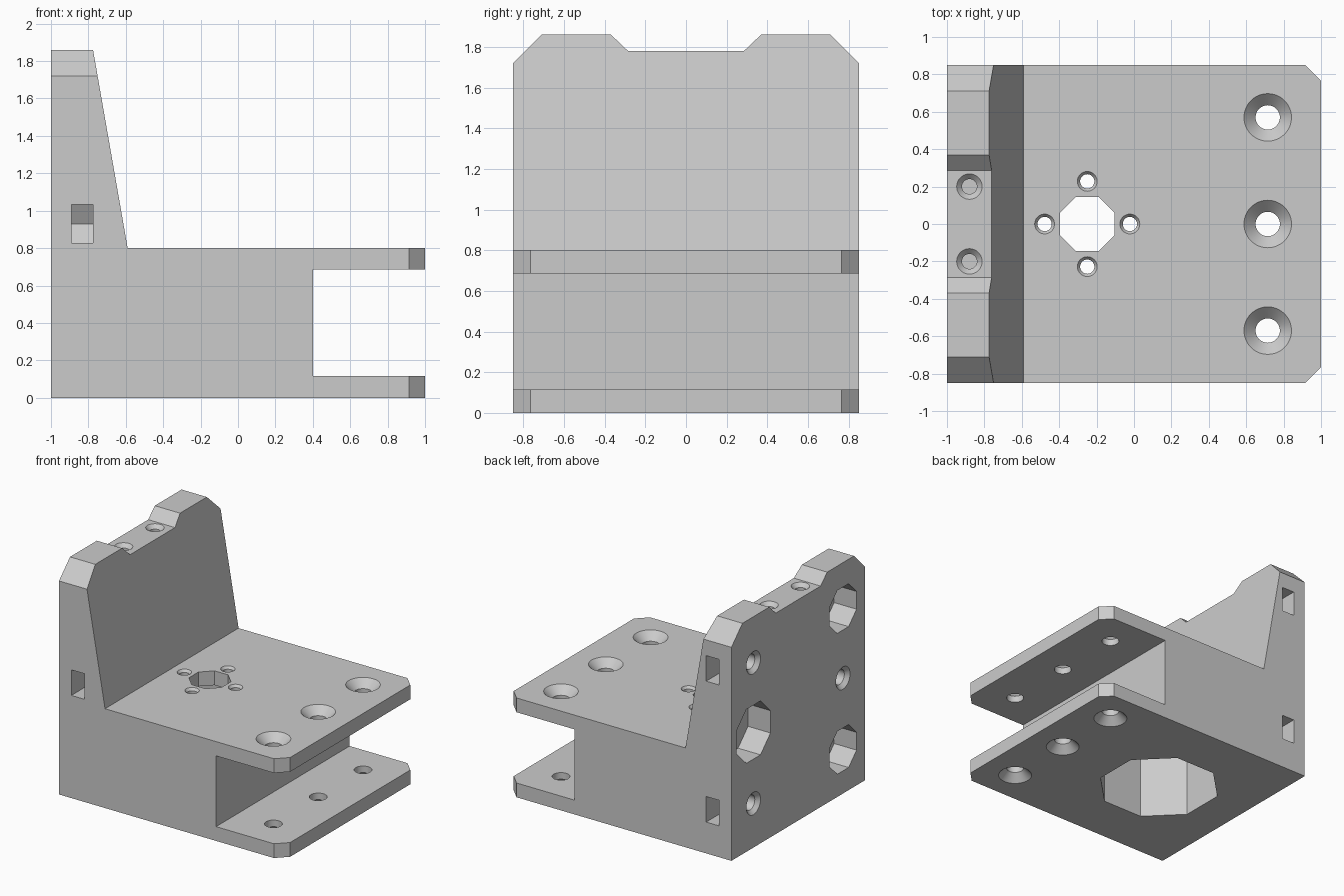
import bpy, bmesh, math
from mathutils import Vector

cube = bpy.data.objects.get("Cube")
if cube:
    bpy.data.objects.remove(cube, do_unlink=True)

grey = bpy.data.materials.new("light_grey")
grey.use_nodes = True
colour = (0.6, 0.6, 0.6, 1)
grey.diffuse_color = colour
bsdf = next(n for n in grey.node_tree.nodes if n.type == 'BSDF_PRINCIPLED')
bsdf.inputs["Base Color"].default_value = colour


def to_object(name, bm):
    bmesh.ops.recalc_face_normals(bm, faces=bm.faces)
    mesh = bpy.data.meshes.new(name)
    bm.to_mesh(mesh)
    bm.free()
    mesh.materials.append(grey)
    obj = bpy.data.objects.new(name, mesh)
    bpy.context.collection.objects.link(obj)
    return obj


def extrude(points, vector):
    """Bmesh prism from a flat outline of 3D points."""
    bm = bmesh.new()
    face = bm.faces.new([bm.verts.new(p) for p in points])
    new = bmesh.ops.extrude_face_region(bm, geom=[face])["geom"]
    bmesh.ops.translate(bm, vec=vector, verts=[v for v in new if isinstance(v, bmesh.types.BMVert)])
    return bm


def cut(body, bm):
    """Subtract a solid from the body and discard it."""
    cutter = to_object("cutter", bm)
    cutter.hide_render = True
    mod = body.modifiers.new("cut", 'BOOLEAN')
    mod.operation, mod.solver, mod.object = 'DIFFERENCE', 'EXACT', cutter
    bpy.context.view_layer.objects.active = body
    bpy.ops.object.modifier_apply(modifier=mod.name)
    bpy.data.objects.remove(cutter, do_unlink=True)


def lathe(start, axis, profile, sides, phase=0.0):
    """Solid of rings (radius, depth) running along an axis from a surface point."""
    turn = Vector(axis).to_track_quat('Z', 'Y')
    bm = bmesh.new()
    rings = []
    for r, d in profile:
        angles = [phase + 2 * math.pi * i / sides for i in range(sides)]
        rings.append([bm.verts.new(Vector(start) + turn @ Vector((r * math.cos(a), r * math.sin(a), d)))
                      for a in angles])
    for low, high in zip(rings, rings[1:]):
        for i in range(sides):
            j = (i + 1) % sides
            bm.faces.new((low[i], low[j], high[j], high[i]))
    bm.faces.new(rings[0])
    bm.faces.new(rings[-1])
    return bm


def countersunk(start, axis, outer, inner, sink, depth):
    e = 0.02
    return lathe(start, axis, [(outer + e * (outer - inner) / sink, -e), (inner, sink), (inner, depth)], 48)


def octagon(start, axis, radius, depth):
    return lathe(start, axis, [(radius, -0.02), (radius, depth)], 8, math.pi / 8)


# Side profile with the clevis slot, and chamfered plate corners
outline = [(-1, 0), (1, 0), (1, .115), (.4, .115), (.4, .685), (1, .685),
           (1, .8), (-.59, .8), (-.775, 1.86), (-1, 1.86)]
bm = extrude([(x, -.85, z) for x, z in outline], (0, 1.7, 0))
corners = [e for e in bm.edges if all(v.co.x > .99 for v in e.verts)
           and abs(e.verts[0].co.z - e.verts[1].co.z) > .05]
bmesh.ops.bevel(bm, geom=corners, offset=.085, segments=1, affect='EDGES')
body = to_object("bracket_body", bm)

# Sloped shoulders and notch on top of the wall
for s in (-1, 1):
    cut(body, extrude([(-1.1, s * y, z) for y, z in ((.86, 1.71), (.69, 1.88), (.86, 1.88))], (.6, 0, 0)))
notch = ((-.39, 1.88), (-.285, 1.78), (.285, 1.78), (.39, 1.88))
cut(body, extrude([(-1.1, y, z) for y, z in notch], (.6, 0, 0)))

# Motor pocket from below, shaft opening and its four screw holes
cut(body, octagon((-.25, 0, 0), (0, 0, 1), .47, .685))
cut(body, octagon((-.25, 0, .8), (0, 0, -1), .157, .2))
for i in range(4):
    a = i * math.pi / 2
    place = (-.25 + .228 * math.cos(a), .228 * math.sin(a), .8)
    cut(body, countersunk(place, (0, 0, -1), .053, .038, .02, .2))

# Countersunk holes through both plates
for y in (-.57, 0, .57):
    cut(body, countersunk((.715, y, .8), (0, 0, -1), .127, .065, .062, .2))
    cut(body, countersunk((.715, y, 0), (0, 0, 1), .127, .065, .062, .2))

# Blind holes in the notch
for y in (-.2, .2):
    cut(body, countersunk((-.88, y, 1.78), (0, 0, -1), .068, .04, .03, .25))

# Back face: bolt holes with side nut slots, alternating with octagonal pockets
for side, z in ((1, .355), (1, 1.49), (-1, .93)):
    cut(body, countersunk((-1, side * .57, z), (1, 0, 0), .09, .06, .03, .26))
    slot = ((.9, -.103), (.51, -.103), (.45, 0), (.51, .103), (.9, .103))
    cut(body, extrude([(-.89, side * y, z + h) for y, h in slot], (.115, 0, 0)))
for side, z, r in ((-1, .355, .187), (-1, 1.49, .187), (1, .93, .235)):
    cut(body, octagon((-1, side * .57, z), (1, 0, 0), r, .2))

# Smooth the round holes, keep the edges crisp
bpy.ops.object.select_all(action='DESELECT')
body.select_set(True)
bpy.context.view_layer.objects.active = body
bpy.ops.object.shade_smooth_by_angle()
